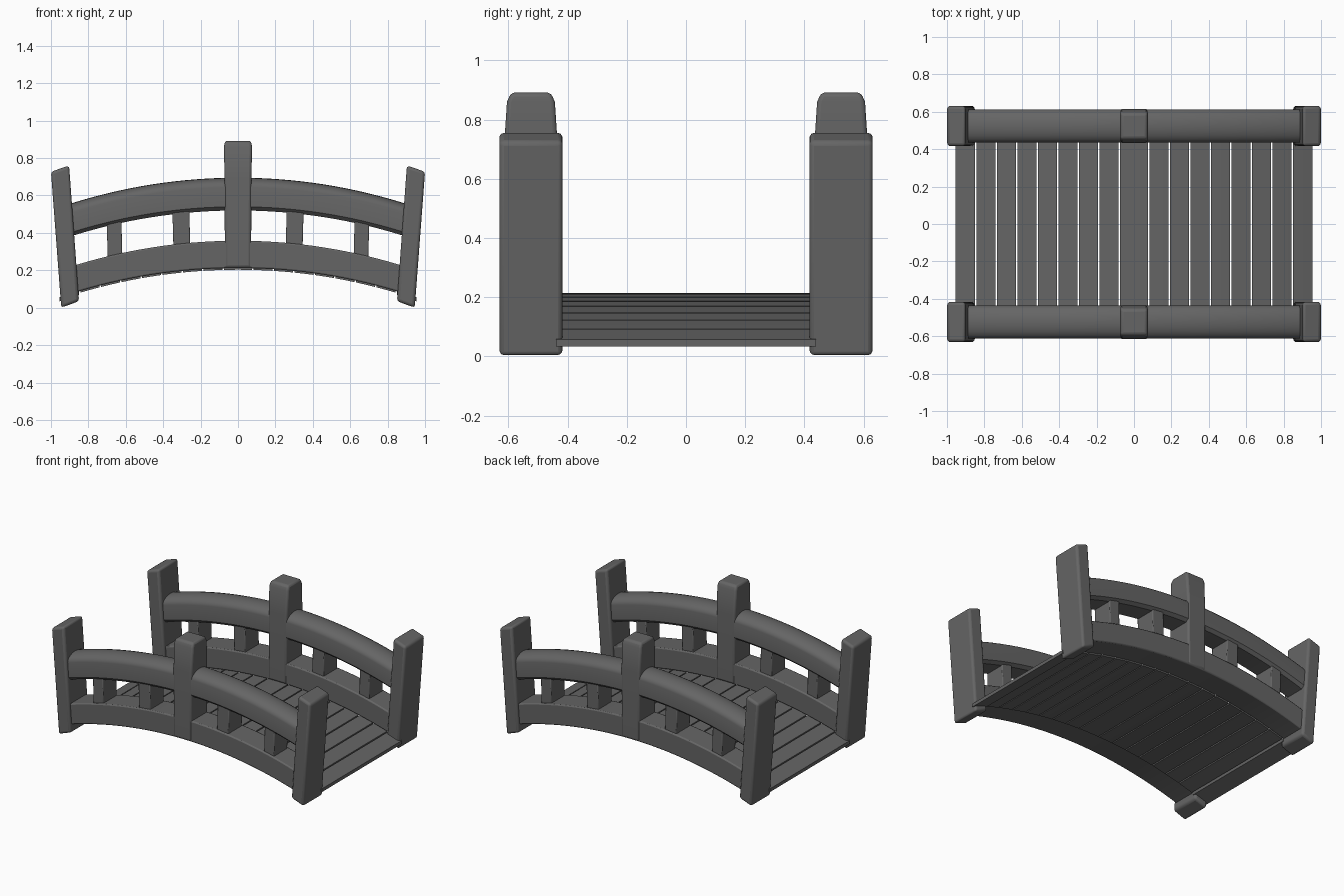
import bpy, bmesh, math

cube = bpy.data.objects.get("Cube")
if cube:
    bpy.data.objects.remove(cube, do_unlink=True)

RADIUS = 2.96      # curve of the arch
SIDE_Y = 0.524     # centre line of each railing

grey = bpy.data.materials.new("dark grey")
grey.use_nodes = True
grey.diffuse_color = (0.13, 0.13, 0.13, 1)
grey.node_tree.nodes["Principled BSDF"].inputs["Base Color"].default_value = grey.diffuse_color


def arch(x):
    """Drop of the arch below its crown."""
    return math.sqrt(RADIUS ** 2 - x * x) - RADIUS


def loft(name, rings, bevel=0.0, segments=2):
    """Join closed rings of points into a capped solid."""
    bm = bmesh.new()
    loops = [[bm.verts.new(p) for p in ring] for ring in rings]
    for a, b in zip(loops, loops[1:]):
        for i in range(len(a)):
            j = (i + 1) % len(a)
            bm.faces.new((a[i], a[j], b[j], b[i]))
    bm.faces.new(loops[0])
    bm.faces.new(loops[-1])
    bmesh.ops.recalc_face_normals(bm, faces=bm.faces)
    mesh = bpy.data.meshes.new(name)
    bm.to_mesh(mesh)
    bm.free()
    mesh.materials.append(grey)
    obj = bpy.data.objects.new(name, mesh)
    bpy.context.collection.objects.link(obj)
    if bevel:
        mod = obj.modifiers.new("soft edges", "BEVEL")
        mod.width = bevel
        mod.segments = segments
        mod.limit_method = "ANGLE"
        mod.angle_limit = math.radians(35)
    bpy.ops.object.select_all(action="DESELECT")
    obj.select_set(True)
    bpy.context.view_layer.objects.active = obj
    bpy.ops.object.shade_smooth_by_angle(angle=math.radians(35))
    return obj


def sweep(name, section, x0, x1, steps, bevel=0.0):
    """Carry a (y, z) section along the arch."""
    xs = [x0 + (x1 - x0) * i / steps for i in range(steps + 1)]
    return loft(name, [[(x, y, z + arch(x)) for y, z in section] for x in xs], bevel)


def rect(y, half, low, high):
    return [(y - half, low), (y + half, low), (y + half, high), (y - half, high)]


def rail_section(y):
    """Square-sided rail with a crowned top and eased bottom edges."""
    pts = [(y - 0.088, 0.54), (y - 0.068, 0.52), (y + 0.068, 0.52), (y + 0.088, 0.54)]
    for i in range(11):
        a = math.pi * i / 10
        pts.append((y + 0.088 * math.cos(a), 0.645 + 0.05 * math.sin(a)))
    return pts


for side, sy in (("right", -1), ("left", 1)):
    row = "front" if sy < 0 else "back"
    y = sy * SIDE_Y

    # Curved beams
    sweep(row + "_lower_beam", rect(y, 0.088, 0.212, 0.358), -0.91, 0.91, 32, 0.008)
    sweep(row + "_handrail", rail_section(y), -0.92, 0.92, 32)

    # Tapered crown post
    rings = []
    for z, hx, hy in ((0.213, 0.07, 0.092), (0.69, 0.072, 0.092),
                      (0.86, 0.075, 0.081), (0.892, 0.07, 0.067)):
        rings.append([(-hx, y - hy, z), (hx, y - hy, z), (hx, y + hy, z), (-hx, y + hy, z)])
    loft(row + "_centre_post", rings, 0.014, 3)

    for end, sx in (("right", -1), ("left", 1)):
        # Leaning end posts with sloping tops
        outline = [(0.945, 0), (0.85, 0.035), (0.903, 0.76), (1.0, 0.727)]
        loft(f"{row}_{end}_end_post",
             [[(sx * px, y + off, pz) for px, pz in outline] for off in (-0.107, 0.107)],
             0.016, 3)

        # Balusters between beam and rail
        for n, (cx, hw) in enumerate(((0.303, 0.045), (0.66, 0.039)), 1):
            rings = []
            for z, lean in ((0.33, -0.003), (0.55, 0.003)):
                c = cx + lean
                rings.append([(sx * px, y + py, z + arch(px))
                              for px, py in ((c - hw, -0.075), (c + hw, -0.075),
                                             (c + hw, 0.075), (c - hw, 0.075))])
            loft(f"{row}_{end}_baluster_{n}", rings, 0.006)

# Deck planks: one wide crown plank, then eight toward each end
GAP = 0.004
deck = rect(0, 0.44, 0.203, 0.215)
sweep("centre_plank", deck, -0.08 + GAP, 0.08 - GAP, 4)
pitch = (0.955 - 0.08) / 8
for end, sx in (("right", -1), ("left", 1)):
    for i in range(8):
        a = 0.08 + i * pitch
        section = rect(0, 0.44, 0.192, 0.215) if i == 7 else deck
        last = a + pitch - (0 if i == 7 else GAP)
        sweep(f"{end}_plank_{i + 1}", section, sx * (a + GAP), sx * last, 2)
